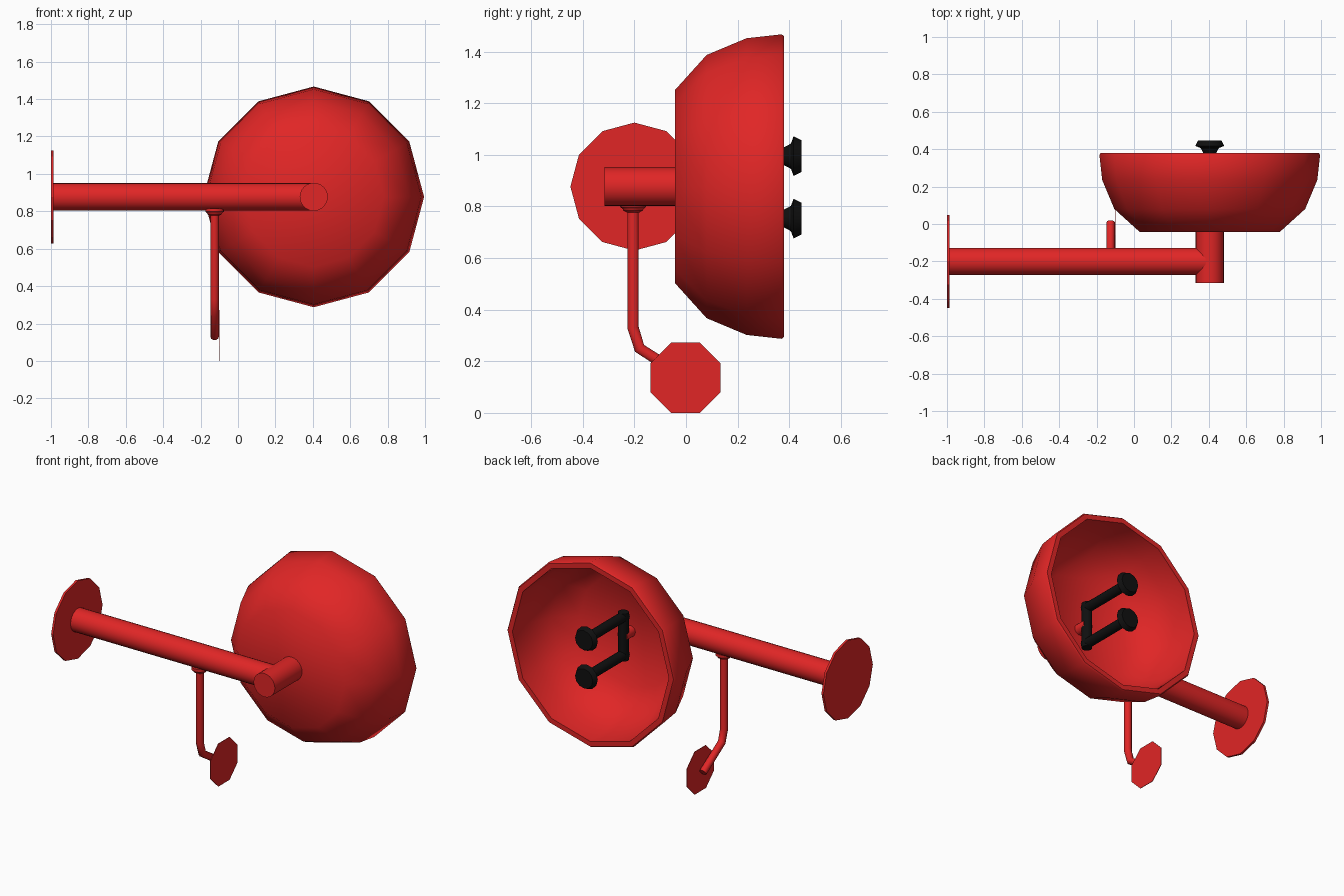
import bpy, bmesh, math
from mathutils import Vector

cube = bpy.data.objects.get("Cube")
if cube:
    bpy.data.objects.remove(cube, do_unlink=True)


def material(name, rgb):
    m = bpy.data.materials.new(name)
    m.use_nodes = True
    m.diffuse_color = (*rgb, 1)
    m.node_tree.nodes["Principled BSDF"].inputs["Base Color"].default_value = (*rgb, 1)
    return m


RED = material("bright red", (0.75, 0.019, 0.019))
BLACK = material("black", (0.005, 0.005, 0.005))


def smooth(obj, degrees):
    bpy.ops.object.select_all(action='DESELECT')
    obj.select_set(True)
    bpy.context.view_layer.objects.active = obj
    bpy.ops.object.shade_smooth_by_angle(angle=math.radians(degrees))


def lathe(name, profile, origin, axis, mat, sides=24, phase=0.0, angle=40):
    """Turn (radius, distance along axis) points into a capped solid."""
    bm = bmesh.new()
    rings = []
    for r, h in profile:
        angles = [phase + math.tau * i / sides for i in range(sides)]
        rings.append([bm.verts.new((r * math.cos(a), r * math.sin(a), h)) for a in angles])
    for low, high in zip(rings, rings[1:]):
        for i in range(sides):
            j = (i + 1) % sides
            bm.faces.new((low[i], low[j], high[j], high[i]))
    bm.faces.new(rings[0][::-1])
    bm.faces.new(rings[-1])
    bmesh.ops.recalc_face_normals(bm, faces=bm.faces)
    mesh = bpy.data.meshes.new(name)
    bm.to_mesh(mesh)
    bm.free()
    mesh.materials.append(mat)
    obj = bpy.data.objects.new(name, mesh)
    bpy.context.collection.objects.link(obj)
    obj.location = origin
    obj.rotation_mode = 'QUATERNION'
    obj.rotation_quaternion = Vector(axis).to_track_quat('Z', 'Y')
    smooth(obj, angle)
    return obj


def rod(name, start, end, radius, mat, sides=24):
    start, end = Vector(start), Vector(end)
    length = (end - start).length
    return lathe(name, [(radius, 0), (radius, length)], start, end - start, mat, sides)


X, Y, Z = (1, 0, 0), (0, 1, 0), (0, 0, 1)
ARM_Y, AXIS_Z, BOWL_X = -0.2, 0.877, 0.405

# Wall plate, main arm and cross joint
lathe("wall_plate", [(0.248, 0), (0.248, 0.014)], (-1, ARM_Y, AXIS_Z), X, RED, 12, angle=20)
rod("main_arm", (-0.99, ARM_Y, AXIS_Z), (BOWL_X, ARM_Y, AXIS_Z), 0.073, RED)
rod("bowl_joint", (BOWL_X, -0.315, AXIS_Z), (BOWL_X, -0.035, AXIS_Z), 0.075, RED)

# Hollow bowl: outer wall, rim, then inner wall
bowl = [(0.375, -0.042), (0.51, 0.08), (0.575, 0.235), (0.59, 0.37), (0.583, 0.38),
        (0.55, 0.38), (0.54, 0.235), (0.48, 0.095), (0.355, -0.02)]
lathe("bowl", bowl, (BOWL_X, 0, AXIS_Z), Y, RED, 12, angle=46)

# Handle inside the bowl: stub, link, two prongs with knobs
rod("handle_stub", (BOWL_X, -0.03, AXIS_Z), (BOWL_X, 0.06, AXIS_Z), 0.035, RED, 16)
KNOB_Z = (0.753, 0.995)
rod("handle_link", (BOWL_X, 0.05, KNOB_Z[0] - 0.03), (BOWL_X, 0.05, KNOB_Z[1] + 0.03),
    0.032, BLACK, 12)
knob = [(0.03, 0.37), (0.045, 0.4), (0.05, 0.407), (0.077, 0.417), (0.062, 0.447)]
for side, z in zip(("lower", "upper"), KNOB_Z):
    rod(side + "_prong", (BOWL_X, 0.03, z), (BOWL_X, 0.4, z), 0.031, BLACK, 12)
    lathe(side + "_knob", knob, (BOWL_X, 0, z), Y, BLACK, 12, angle=30)

# Collar under the arm
PEDAL_X = -0.125
lathe("hanger_collar", [(0.025, 0.777), (0.038, 0.784), (0.04, 0.79), (0.05, 0.798), (0.05, 0.815)],
      (PEDAL_X, -0.205, 0), Z, RED, 16)

# Bent hanger rod
curve = bpy.data.curves.new("hanger_rod", 'CURVE')
curve.dimensions = '3D'
curve.bevel_depth = 0.023
curve.bevel_resolution = 3
curve.use_fill_caps = True
path = [(-0.205, 0.82), (-0.205, 0.33), (-0.18, 0.25), (0.008, 0.13)]
spline = curve.splines.new('POLY')
spline.points.add(len(path) - 1)
for point, (y, z) in zip(spline.points, path):
    point.co = (PEDAL_X, y, z, 1)
curve.materials.append(RED)
hanger = bpy.data.objects.new("hanger_rod", curve)
bpy.context.collection.objects.link(hanger)
bpy.ops.object.select_all(action='DESELECT')
hanger.select_set(True)
bpy.context.view_layer.objects.active = hanger
bpy.ops.object.convert(target='MESH')
smooth(bpy.context.view_layer.objects.active, 50)

# Thin octagonal paddle at the end of the rod
lathe("paddle", [(0.147, 0), (0.147, 0.003)], (-0.1, -0.002, 0.136), X, RED, 8,
      phase=math.pi / 8, angle=20)
